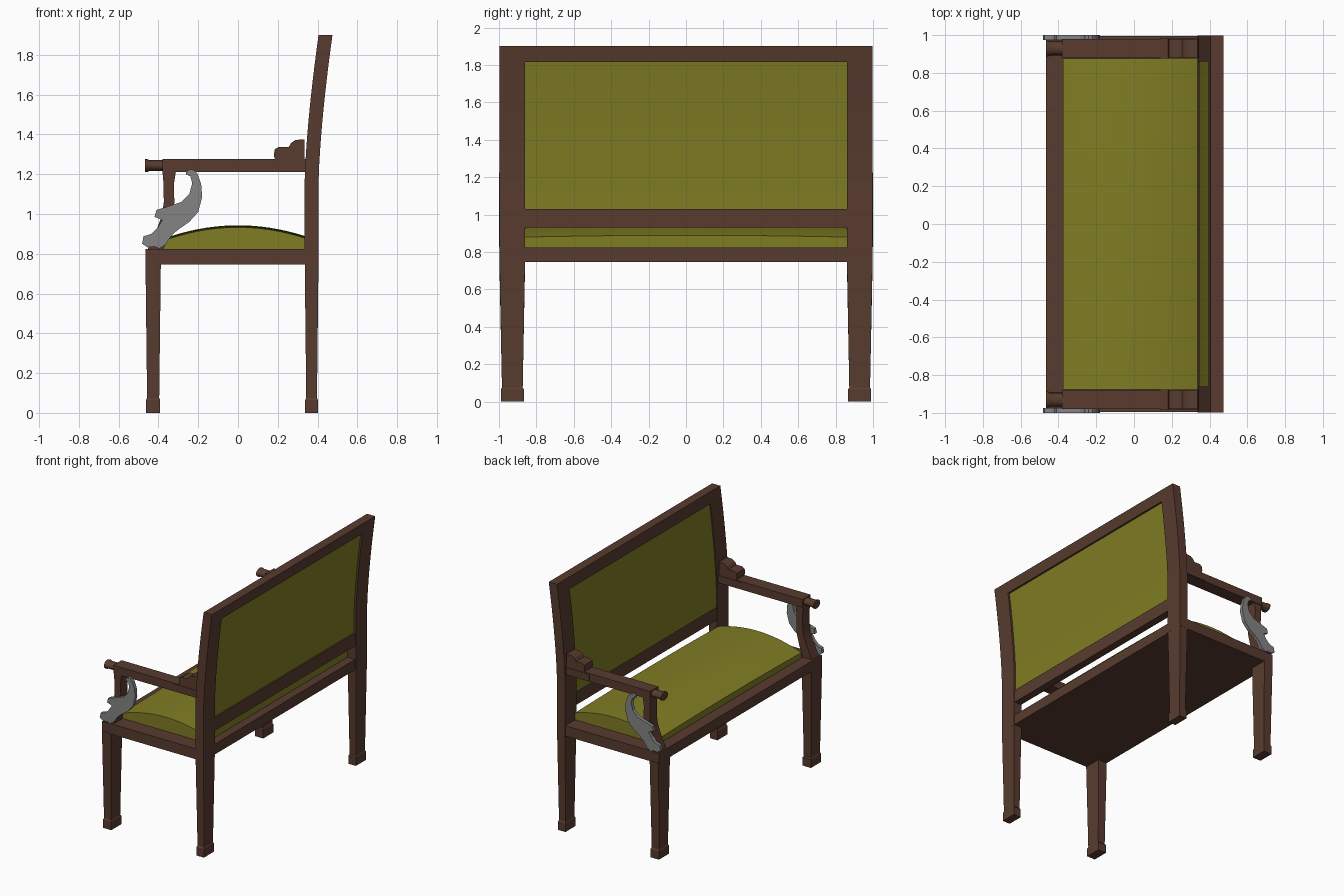
import bpy, bmesh, math

if "Cube" in bpy.data.objects:
    bpy.data.objects.remove(bpy.data.objects["Cube"])


def material(name, rgb):
    m = bpy.data.materials.new(name)
    m.diffuse_color = (*rgb, 1)
    m.use_nodes = True
    m.node_tree.nodes["Principled BSDF"].inputs["Base Color"].default_value = m.diffuse_color
    return m


WOOD = material("dark brown wood", (0.098, 0.044, 0.028))
FABRIC = material("olive fabric", (0.215, 0.205, 0.017))
METAL = material("grey metal", (0.23, 0.23, 0.23))


def finish(name, bm, mat, smooth=False):
    bmesh.ops.recalc_face_normals(bm, faces=bm.faces)
    me = bpy.data.meshes.new(name)
    bm.to_mesh(me)
    bm.free()
    me.materials.append(mat)
    ob = bpy.data.objects.new(name, me)
    bpy.context.collection.objects.link(ob)
    if smooth:
        bpy.ops.object.select_all(action='DESELECT')
        ob.select_set(True)
        bpy.context.view_layer.objects.active = ob
        bpy.ops.object.shade_smooth_by_angle(angle=math.radians(35))
    return ob


def prism(name, pts, y0, y1, mat, smooth=False):
    """Extrude an x-z profile along y."""
    bm = bmesh.new()
    a = [bm.verts.new((x, y0, z)) for x, z in pts]
    b = [bm.verts.new((x, y1, z)) for x, z in pts]
    n = len(pts)
    bm.faces.new(a)
    bm.faces.new(b)
    for i in range(n):
        j = (i + 1) % n
        bm.faces.new((a[i], a[j], b[j], b[i]))
    return finish(name, bm, mat, smooth)


def box(name, x0, x1, y0, y1, z0, z1, mat):
    return prism(name, [(x0, z0), (x1, z0), (x1, z1), (x0, z1)], y0, y1, mat)


def stack(name, sections, mat):
    """Loft rectangles given as (z, x0, x1, y0, y1)."""
    bm = bmesh.new()
    rings = [[bm.verts.new((x, y, z)) for x, y in ((x0, y0), (x1, y0), (x1, y1), (x0, y1))]
             for z, x0, x1, y0, y1 in sections]
    for a, b in zip(rings, rings[1:]):
        for i in range(4):
            j = (i + 1) % 4
            bm.faces.new((a[i], a[j], b[j], b[i]))
    bm.faces.new(rings[0])
    bm.faces.new(rings[-1])
    return finish(name, bm, mat)


def back_x(z):
    """Front surface of the swept back."""
    return 0.335 + 0.07 * (max(0, z - 1.15) / 0.75) ** 1.5


def back_part(name, z0, z1, y0, y1, front, rear, mat, n=10):
    zs = [z0 + (z1 - z0) * i / n for i in range(n + 1)]
    pts = [(back_x(z) + front, z) for z in zs]
    pts += [(back_x(z) + rear, z) for z in reversed(zs)]
    return prism(name, pts, y0, y1, mat, True)


# Seat frame and domed cushion
box("seat_frame", -0.465, 0.40, -0.995, 0.995, 0.745, 0.825, WOOD)
bm = bmesh.new()
NX, NY = 16, 16
grid = []
for i in range(NX + 1):
    x = -0.375 + 0.71 * i / NX
    grid.append([])
    for j in range(NY + 1):
        y = -0.875 + 1.75 * j / NY
        z = 0.933 - 0.48 * x * x + 0.01 * (1 - (y / 0.875) ** 2)
        grid[-1].append(bm.verts.new((x, y, z)))
for i in range(NX):
    for j in range(NY):
        bm.faces.new((grid[i][j], grid[i + 1][j], grid[i + 1][j + 1], grid[i][j + 1]))
skirt = bmesh.ops.extrude_edge_only(bm, edges=[e for e in bm.edges if e.is_boundary])
low = [v for v in skirt["geom"] if isinstance(v, bmesh.types.BMVert)]
for v in low:
    v.co.z = 0.815
bmesh.ops.holes_fill(bm, edges=[e for e in bm.edges if e.is_boundary])
finish("seat_cushion", bm, FABRIC, True)

# Back: rails and upholstered panel
back_part("top_rail", 1.815, 1.9, -0.87, 0.87, 0, 0.07, WOOD, 3)
back_part("lower_back_rail", 0.93, 1.03, -0.87, 0.87, 0.006, 0.066, WOOD, 1)
back_part("back_panel", 1.03, 1.82, -0.862, 0.862, 0.008, 0.055, FABRIC, 12)

# Side profiles
ornament = [(-.26, 1.212), (-.24, 1.225), (-.22, 1.22), (-.203, 1.2), (-.185, 1.15), (-.18, 1.085),
            (-.2, 1.01), (-.245, .96), (-.305, .918), (-.335, .89), (-.365, .845), (-.395, .826),
            (-.42, .836), (-.455, .832), (-.482, .85), (-.475, .888), (-.435, .9), (-.405, .93),
            (-.38, .97), (-.42, .985), (-.41, 1.02), (-.345, 1.04), (-.285, 1.06), (-.245, 1.1),
            (-.23, 1.155), (-.24, 1.19), (-.262, 1.198)]
scroll = [(.335, 1.26), (.19, 1.26), (.18, 1.295), (.185, 1.325), (.205, 1.337), (.255, 1.337),
          (.268, 1.358), (.29, 1.372), (.335, 1.375)]
support = [(-.38, 1.215), (-.374, 1.15), (-.373, 1.06), (-.383, .99), (-.41, .92), (-.455, .82),
           (-.375, .82), (-.345, .91), (-.325, .99), (-.32, 1.06), (-.322, 1.15), (-.312, 1.215)]

for s, side in ((-1, "right"), (1, "left")):
    # Legs with block feet
    for label, x0, x1, top in (("front", -0.465, -0.388, 0.75), ("back", 0.335, 0.405, 0.8)):
        stack(f"{label}_leg_{side}", [
            (0, x0 + .003, x1 - .003, s * .866, s * .99),
            (.065, x0 + .003, x1 - .003, s * .866, s * .99),
            (.075, x0 + .008, x1 - .008, s * .873, s * .984),
            (top, x0, x1, s * .86, s * .998)], WOOD)
    # Swept back post
    back_part(f"back_post_{side}", 0.745, 1.9, s * .86, s * .998, 0, .07, WOOD, 16)
    # Arm, rear block and scroll
    box(f"arm_{side}", -0.38, 0.34, s * .88, s * .98, 1.212, 1.275, WOOD)
    box(f"arm_rear_block_{side}", 0.14, 0.34, s * .876, s * .984, 1.215, 1.27, WOOD)
    prism(f"arm_scroll_{side}", scroll, s * .88, s * .98, WOOD)
    # Round arm end with a slight waist
    bm = bmesh.new()
    rings = []
    for x, r in ((-.37, .94), (-.385, .85), (-.445, .85), (-.455, 1), (-.467, 1)):
        rings.append([bm.verts.new((x, s * .93 + .042 * r * math.cos(k * math.pi / 10),
                                    1.243 + .032 * r * math.sin(k * math.pi / 10))) for k in range(20)])
    for a, b in zip(rings, rings[1:]):
        for k in range(20):
            m = (k + 1) % 20
            bm.faces.new((a[k], a[m], b[m], b[k]))
    bm.faces.new(rings[0])
    bm.faces.new(rings[-1])
    finish(f"arm_end_{side}", bm, WOOD, True)
    # Curved arm support and the flat metal ornament
    prism(f"arm_support_{side}", support, s * .89, s * .975, WOOD, True)
    prism(f"side_ornament_{side}", ornament, s * .973, s * 1.0, METAL)
